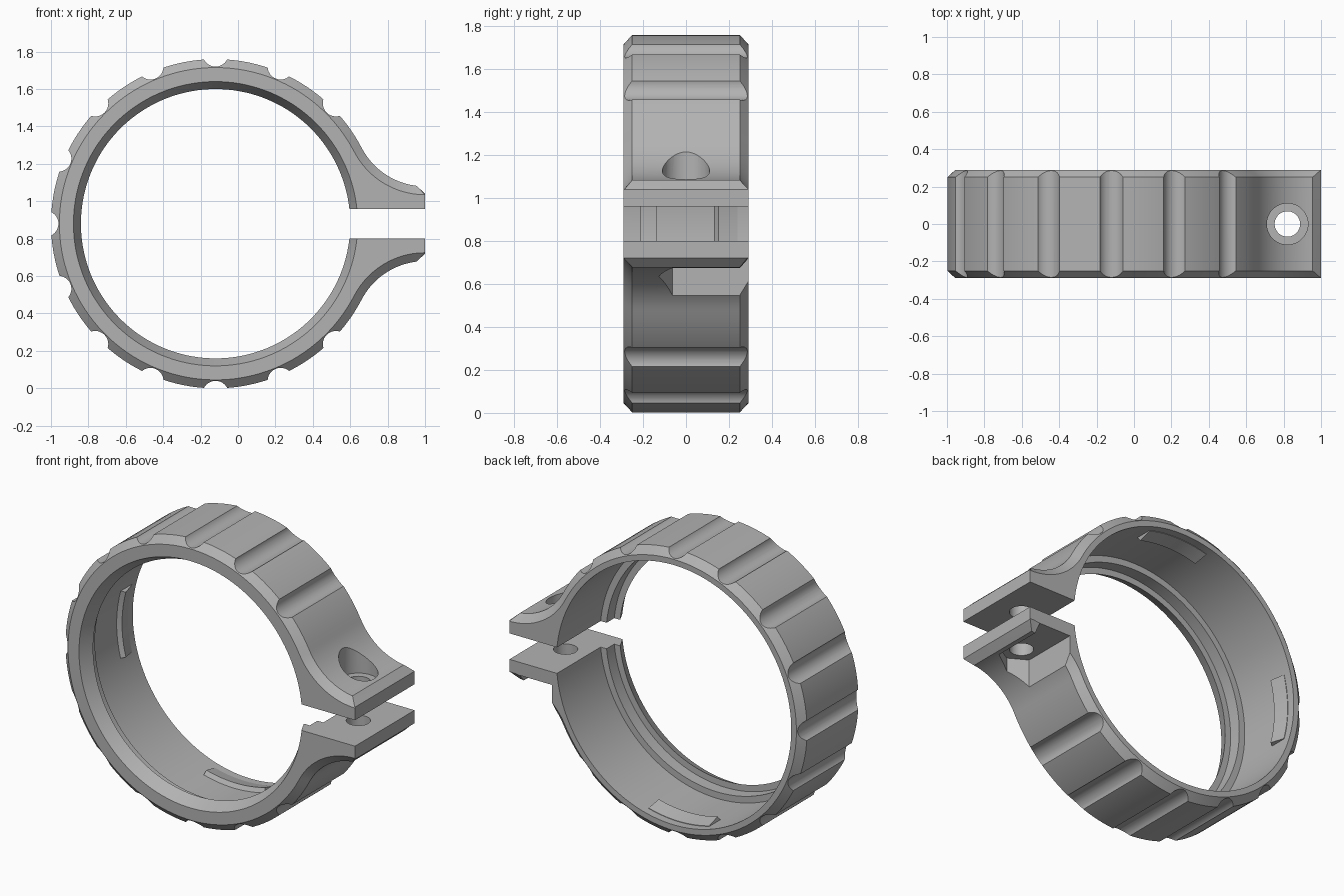
import bpy
import bmesh
from math import sin, cos, radians, asin, degrees
from mathutils import Vector

cube = bpy.data.objects.get("Cube")
if cube:
    bpy.data.objects.remove(cube)

CX, CZ = -0.12, 0.88          # ring centre
R = 0.88                      # ring outer radius
FX, FZ, FR = 1.0, 1.462, 0.382  # ear fillet centre and radius
TANGENT = 27.5                # angle where the fillet meets the ring

grey = bpy.data.materials.new("plain grey")
grey.use_nodes = True
grey.diffuse_color = (0.45, 0.45, 0.45, 1)
grey.node_tree.nodes["Principled BSDF"].inputs["Base Color"].default_value = grey.diffuse_color


def arc(cx, cz, r, a0, a1, n):
    """Points (x, z) along an arc, both ends included."""
    angles = [radians(a0 + (a1 - a0) * i / n) for i in range(n + 1)]
    return [(cx + r * cos(a), cz + r * sin(a)) for a in angles]


def loft(name, layers, closed=False):
    """Skin matching loops of points; cap the ends, or close into a loop."""
    bm = bmesh.new()
    loops = [[bm.verts.new(p) for p in layer] for layer in layers]
    pairs = list(zip(loops, loops[1:]))
    if closed:
        pairs.append((loops[-1], loops[0]))
    else:
        bm.faces.new(loops[0])
        bm.faces.new(loops[-1])
    for a, b in pairs:
        for i in range(len(a)):
            j = (i + 1) % len(a)
            bm.faces.new((a[i], a[j], b[j], b[i]))
    bmesh.ops.remove_doubles(bm, verts=bm.verts, dist=1e-5)
    bmesh.ops.recalc_face_normals(bm, faces=bm.faces)
    mesh = bpy.data.meshes.new(name)
    bm.to_mesh(mesh)
    bm.free()
    obj = bpy.data.objects.new(name, mesh)
    bpy.context.collection.objects.link(obj)
    mesh.materials.append(grey)
    return obj


def at_y(points, y):
    return [(x, y, z) for x, z in points]


def rod(name, x, r, z0, z1):
    """Upright cylinder on the bolt axis."""
    circle = arc(x, 0, r, 0, 352.5, 47)
    return loft(name, [[(px, py, z) for px, py in circle] for z in (z0, z1)])


def cut(body, cutter):
    cutter.hide_render = True
    mod = body.modifiers.new("cut", "BOOLEAN")
    mod.operation = "DIFFERENCE"
    mod.solver = "EXACT"
    mod.object = cutter
    bpy.context.view_layer.objects.active = body
    bpy.ops.object.modifier_apply(modifier=mod.name)
    bpy.data.objects.remove(cutter)


def outline(inset):
    """Ring with two flared ears, shrunk by the chamfer inset."""
    fr = FR + inset
    end = 270 - degrees(asin((0.045 - inset) / fr)) if inset < 0.045 else 270
    upper = [(1.0, 1.04)] + arc(FX, FZ, fr, end, 180 + TANGENT, 20)
    ring = arc(CX, CZ, R - inset, TANGENT, 360 - TANGENT, 120)[1:-1]
    lower = [(x, 2 * CZ - z) for x, z in reversed(upper)]
    return upper + ring + lower


# Chamfered clamp body
C = 0.045
body = loft("clamp_ring", [at_y(outline(i), y) for y, i in
                           ((-0.29, C), (-0.25, 0), (0.25, 0), (0.29, C))])

# Stepped bore with a narrow front lip
bore = [(-0.35, 0.79), (-0.21, 0.72), (-0.21, 0.76),
        (-0.135, 0.76), (-0.135, 0.80), (0.35, 0.80)]
cut(body, loft("bore_cutter",
               [at_y(arc(CX, CZ, r, 0, 357.5, 143), y) for y, r in bore]))

# Grip grooves around the outside
for k in range(13):
    a = radians(45 + 22.5 * k)
    circle = arc(CX + 0.91 * cos(a), CZ + 0.91 * sin(a), 0.07, 0, 348.75, 31)
    cut(body, loft("groove_cutter", [at_y(circle, -0.4), at_y(circle, 0.4)]))

# Gap between the ears
gap = [(0.3, 0.8), (1.2, 0.8), (1.2, 0.96), (0.3, 0.96)]
cut(body, loft("gap_cutter", [at_y(gap, -0.4), at_y(gap, 0.4)]))

# Bolt hole, screw head recess and nut slot open to the back
BOLT = 0.82
cut(body, rod("hole_cutter", BOLT, 0.068, 0.5, 1.3))
cut(body, rod("recess_cutter", BOLT, 0.11, 1.04, 1.5))
slot = [(-0.11, 0.4), (-0.11, -0.0635), (0, -0.127), (0.11, -0.0635), (0.11, 0.4)]
cut(body, loft("nut_cutter", [[(BOLT + x, y, z) for x, y in slot] for z in (0.4, 0.72)]))

# Snap tabs inside the bore: top, left and bottom of the ring
tab_section = [(0.13, 0.805), (0.15, 0.775), (0.24, 0.797), (0.24, 0.805)]
parts = [body]
for name, mid in (("top_tab", 90), ("side_tab", 180), ("bottom_tab", 270)):
    layers = []
    for i in range(17):
        a = radians(mid - 15 + 30 * i / 16)
        layers.append([(CX + r * cos(a), y, CZ + r * sin(a)) for y, r in tab_section])
    parts.append(loft(name, layers))

# Smooth the curved walls, keep the edges crisp
for obj in parts:
    bpy.ops.object.select_all(action="DESELECT")
    obj.select_set(True)
    bpy.context.view_layer.objects.active = obj
    bpy.ops.object.shade_smooth_by_angle(angle=radians(25))
